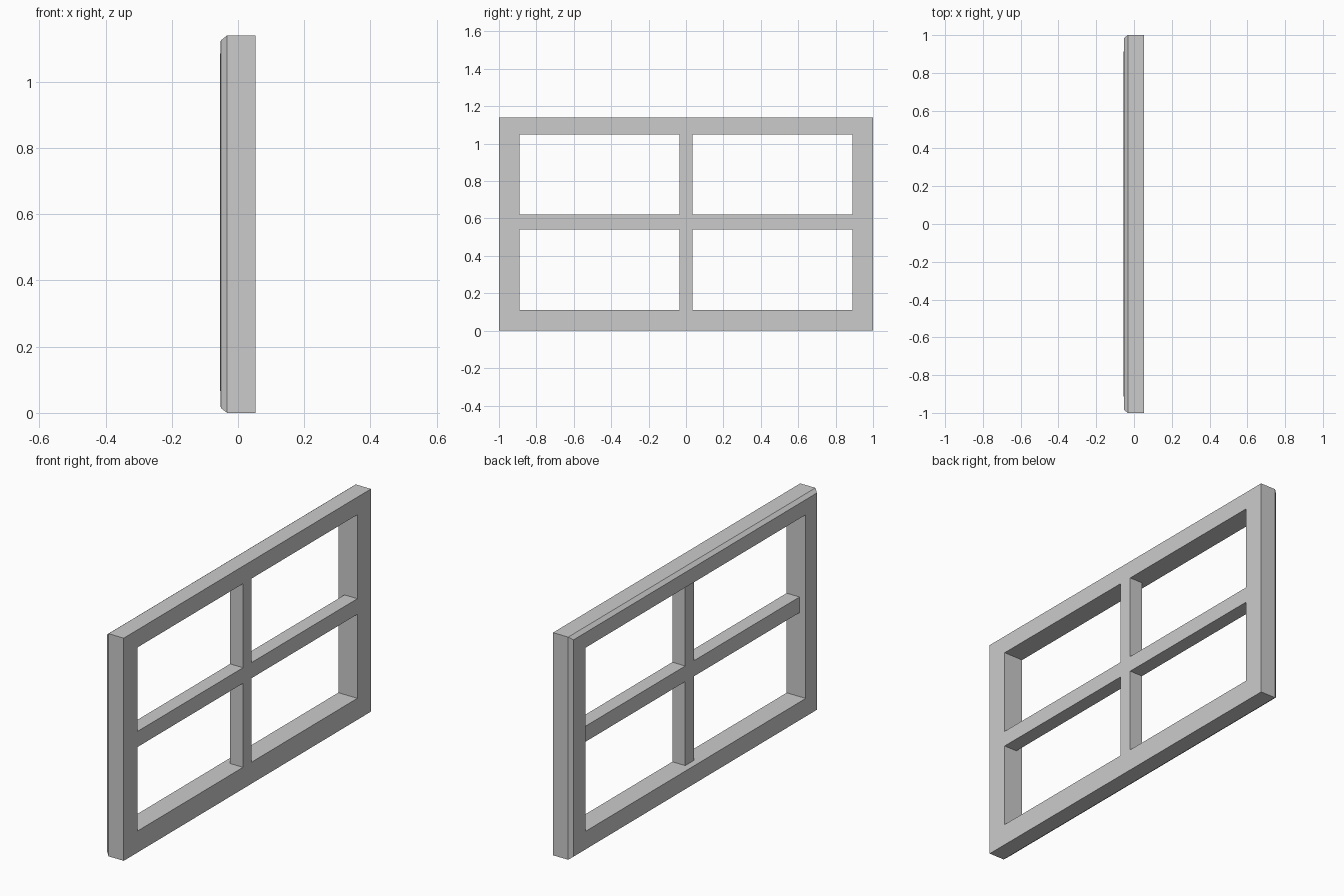
import bpy, bmesh

if "Cube" in bpy.data.objects:
    bpy.data.objects.remove(bpy.data.objects["Cube"])

FRONT, BACK = 0.053, -0.02      # glazing bar depth range
HALF_W, HEIGHT = 1.0, 1.14      # outer frame
OPEN_Y, OPEN_Z0, OPEN_Z1 = 0.89, 0.11, 1.05
BAR_Y, BAR_Z0, BAR_Z1 = 0.035, 0.54, 0.62


def finish(name, bm):
    bmesh.ops.recalc_face_normals(bm, faces=bm.faces)
    mesh = bpy.data.meshes.new(name)
    bm.to_mesh(mesh)
    bm.free()
    obj = bpy.data.objects.new(name, mesh)
    bpy.context.collection.objects.link(obj)
    return obj


def box(name, y0, y1, z0, z1):
    bm = bmesh.new()
    bmesh.ops.create_cube(bm, size=1)
    for v in bm.verts:
        v.co.x = FRONT if v.co.x > 0 else BACK
        v.co.y = y1 if v.co.y > 0 else y0
        v.co.z = z1 if v.co.z > 0 else z0
    return finish(name, bm)


def ring(bm, x, y, z0, z1):
    return [bm.verts.new((x, a, b)) for a, b in
            ((-y, z0), (y, z0), (y, z1), (-y, z1))]


# Mitred outer frame: rectangular rings around the section, bevelled outer back edge
bm = bmesh.new()
rings = [
    ring(bm, FRONT, OPEN_Y, OPEN_Z0, OPEN_Z1),
    ring(bm, FRONT, HALF_W, 0, HEIGHT),
    ring(bm, -0.033, HALF_W, 0, HEIGHT),
    ring(bm, -0.052, HALF_W - 0.015, 0.015, HEIGHT - 0.015),
    ring(bm, -0.055, OPEN_Y, OPEN_Z0, OPEN_Z1),
]
for i, a in enumerate(rings):
    b = rings[(i + 1) % len(rings)]
    for j in range(4):
        k = (j + 1) % 4
        bm.faces.new((a[j], a[k], b[k], b[j]))
finish("window_frame", bm)

# Glazing bars, flush with the front and set in from the back
box("vertical_bar", -BAR_Y, BAR_Y, OPEN_Z0, OPEN_Z1)
box("horizontal_bar_left", -OPEN_Y, -BAR_Y, BAR_Z0, BAR_Z1)
box("horizontal_bar_right", BAR_Y, OPEN_Y, BAR_Z0, BAR_Z1)
